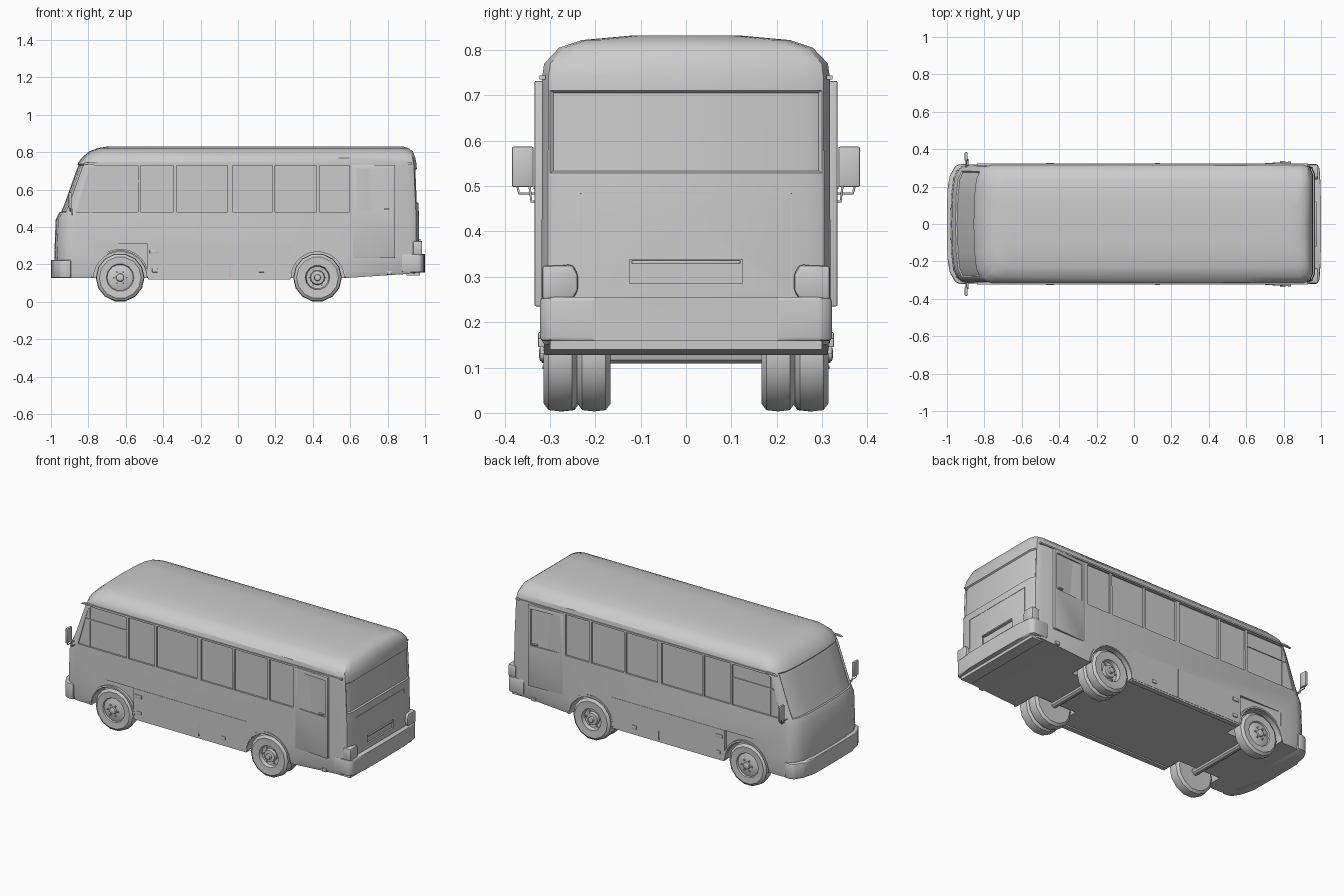
import bpy, bmesh
from math import sin, cos, pi

if "Cube" in bpy.data.objects:
    bpy.data.objects.remove(bpy.data.objects["Cube"])

grey = bpy.data.materials.new("body grey")
grey.use_nodes = True
grey.diffuse_color = (0.6, 0.6, 0.6, 1)
grey.node_tree.nodes["Principled BSDF"].inputs["Base Color"].default_value = (0.6, 0.6, 0.6, 1)


def finish(bm, name, smooth=True):
    bmesh.ops.recalc_face_normals(bm, faces=bm.faces)
    me = bpy.data.meshes.new(name)
    bm.to_mesh(me)
    bm.free()
    me.materials.append(grey)
    ob = bpy.data.objects.new(name, me)
    bpy.context.collection.objects.link(ob)
    if smooth:
        shade(ob)
    return ob


def shade(ob, angle=0.6):
    bpy.ops.object.select_all(action='DESELECT')
    ob.select_set(True)
    bpy.context.view_layer.objects.active = ob
    bpy.ops.object.shade_smooth_by_angle(angle=angle)


def place(axis, u, v, w):
    return {'x': (w, u, v), 'y': (u, w, v), 'z': (u, v, w)}[axis]


def prism(name, pts, axis, a, b, bevel=0):
    """Extrude a 2D outline along an axis from a to b."""
    bm = bmesh.new()
    lo = [bm.verts.new(place(axis, u, v, a)) for u, v in pts]
    hi = [bm.verts.new(place(axis, u, v, b)) for u, v in pts]
    bm.faces.new(lo)
    bm.faces.new(hi[::-1])
    for i in range(len(pts)):
        j = (i + 1) % len(pts)
        bm.faces.new((lo[i], hi[i], hi[j], lo[j]))
    if bevel:
        bmesh.ops.bevel(bm, geom=bm.edges[:], offset=bevel, segments=2, affect='EDGES', profile=0.5)
    return finish(bm, name)


def rect(u0, u1, v0, v1):
    return [(u0, v0), (u1, v0), (u1, v1), (u0, v1)]


def circle(cx, cz, r, n):
    return [(cx + r * cos(2 * pi * i / n), cz + r * sin(2 * pi * i / n)) for i in range(n)]


def pair(name, pts, a, b, bevel=0):
    """The same side part on both flanks."""
    return [prism(f"{side}_{name}", pts, 'y', s * a, s * b, bevel)
            for side, s in (("left", 1), ("right", -1))]


def plan_pair(name, pts, a, b, bevel=0):
    """A plan outline extruded upwards, mirrored across the middle."""
    return [prism(f"{side}_{name}", [(x, s * y) for x, y in pts], 'z', a, b, bevel)
            for side, s in (("left", 1), ("right", -1))]


def cut(ob, cutters):
    for c in cutters:
        c.hide_render = True
        m = ob.modifiers.new("cut", 'BOOLEAN')
        m.object, m.solver = c, 'EXACT'
        bpy.ops.object.select_all(action='DESELECT')
        bpy.context.view_layer.objects.active = ob
        ob.select_set(True)
        bpy.ops.object.modifier_apply(modifier=m.name)
        bpy.data.objects.remove(c)
    shade(ob)


# Body shell: stacked plan outlines (height, nose x, tail x, half width)
LEVELS = [(.128, -.972, .962, .312), (.16, -.978, .966, .318), (.25, -.982, .968, .319),
          (.44, -.975, .967, .318), (.475, -.957, .966, .318), (.525, -.936, .964, .318),
          (.715, -.868, .956, .317), (.742, -.855, .954, .317), (.77, -.836, .948, .313),
          (.805, -.795, .935, .28), (.822, -.75, .912, .23), (.832, -.69, .88, .12)]


def outline(nose, tail, w):
    k = w / .318
    half = [(nose, 0), (nose + .004, .15 * k), (nose + .014, .24 * k), (nose + .036, .288 * k),
            (nose + .062, .308 * k), (nose + .1, w), (.58, w), (tail - .05, w),
            (tail - .015, w - .014 * k), (tail, w - .052 * k), (tail, 0)]
    return half + [(x, -y) for x, y in half[-2:0:-1]]


bm = bmesh.new()
rings = []
for z, nose, tail, w in LEVELS:
    rise = .025 if z < .15 else 0
    rings.append([bm.verts.new((x, y, z + rise * max(0, x - .58) / .38))
                  for x, y in outline(nose, tail, w)])
n = len(rings[0])
for r0, r1 in zip(rings, rings[1:]):
    for i in range(n):
        bm.faces.new((r0[i], r0[(i + 1) % n], r1[(i + 1) % n], r1[i]))
bmesh.ops.triangulate(bm, faces=[bm.faces.new(rings[0]), bm.faces.new(rings[-1])])
bmesh.ops.recalc_face_normals(bm, faces=bm.faces)


def sink(test, thickness, depth):
    faces = [f for f in bm.faces if test(f.calc_center_median(), f.normal)]
    bmesh.ops.inset_region(bm, faces=faces, thickness=thickness, depth=0, use_even_offset=True)
    bmesh.ops.inset_region(bm, faces=faces, thickness=.005, depth=depth, use_even_offset=True)


# Windscreen and rear window
sink(lambda c, v: .475 < c.z < .742 and v.x < -.3 and abs(c.y) < .28, .006, -.008)
sink(lambda c, v: .525 < c.z < .715 and v.x > .9, .004, -.008)
body = finish(bm, "body_shell")

# Side windows, wheel arches, front wing step and rear plate recess
windows = [[(-.865, .48), (-.535, .48), (-.535, .728), (-.775, .728), (-.8, .71)]]
windows += [rect(a, b, .48, .73) for a, b in
            ((-.52, -.345), (-.33, -.055), (-.03, .185), (.197, .42), (.435, .595))]
cutters = []
for p in windows:
    cutters += pair("window_cutter", p, .307, .4)
for x, inner in ((-.63, .2), (.425, .155)):
    cutters += pair("arch_cutter", circle(x, .125, .143, 28), inner, .4)
cutters += plan_pair("wing_cutter", [(-.77, .318), (-.485, .302), (-.485, .4), (-.77, .4)], .1, .31)
cutters.append(prism("plate_cutter", rect(-.125, .125, .285, .338), 'x', .958, 1.1))
cut(body, cutters)

# Window divisions, rain gutter, lower panels and seams
pair("front_quarter_bar", rect(-.81, -.535, .64, .648), .3, .312)
pair("vent_window_bar", rect(-.792, -.784, .48, .72), .3, .312)
pair("rain_gutter", [(-.84, .735), (.93, .735), (.93, .744), (-.82, .744)], .31, .323)
pair("lower_panel", rect(-.485, -.045, .13, .31), .3, .3205)
pair("rear_lower_panel", rect(-.038, .285, .13, .31), .3, .3205)
for side in pair("sill", rect(-.48, .28, .12, .134), .29, .319):
    pass

# Slightly open rear doors with a sunk window
for door in plan_pair("side_door", [(.612, .3), (.612, .319), (.84, .334), (.84, .3)], .235, .732, .003):
    s = 1 if door.name.startswith("left") else -1
    plan = [(.637, s * .313), (.822, s * .325), (.822, s * .4), (.637, s * .4)]
    cut(door, [prism("door_window_cutter", plan, 'z', .485, .71)])
    prism(door.name + "_handle", rect(.78, .81, .494, .5), 'y', s * .31, s * .336)

# Small side lamps and reflectors
for i, (x, z, w) in enumerate(((-.45, .268, .022), (-.445, .168, .014),
                               (.125, .168, .014), (.81, .155, .014))):
    pair(f"side_lamp_{i + 1}", rect(x - w, x + w, z - .01, z + .01), .3, .326, .002)

# Wheel arch lips
for label, x in (("front", -.63), ("rear", .425)):
    arc = [(.143 + d, pi * i / 16) for d, order in ((0, range(17)), (.01, range(16, -1, -1))) for i in order]
    pair(label + "_arch_lip", [(x + r * cos(t), .13 + r * sin(t)) for r, t in arc], .298, .322)

# Bumpers wrap around the corners
front = [(-1, 0), (-.998, .18), (-.985, .26), (-.955, .31), (-.93, .322), (-.892, .322), (-.892, .3)]
rear = [(1, 0), (.998, .2), (.992, .3), (.975, .322), (.875, .322), (.875, .3)]
for name, half, z0, z1 in (("front_bumper", front, .128, .225), ("rear_bumper", rear, .158, .255)):
    loop = half + [(x, -y) for x, y in half[:0:-1]]
    prism(name, loop, 'z', z0, z1, .009)
prism("rear_valance", rect(-.3, .3, .14, .165), 'x', .9, .972)

# Rear hatch seams, plate holder and tail lamps
for y in (-.232, .232):
    prism("hatch_side_seam", rect(y - .0015, y + .0015, .25, .485), 'x', .96, .969)
prism("hatch_top_seam", rect(-.232, .232, .484, .487), 'x', .96, .9675)
prism("plate_light_bar", rect(-.12, .12, .328, .337), 'x', .95, .975, .002)
lamp = [(.25, .25), (.318, .25), (.318, .325), (.25, .327), (.238, .305), (.238, .27)]
for side, s in (("left", 1), ("right", -1)):
    prism(side + "_tail_lamp", [(s * y, z) for y, z in lamp], 'x', .935, .985, .008)

# Door mirrors on bent arms
for side, s in (("left", 1), ("right", -1)):
    prism(side + "_mirror", [(s * y, z) for y, z in rect(.336, .384, .498, .587)], 'x', -.905, -.89, .004)
    for k, (y, z) in enumerate(((.372, .484), (.345, .466))):
        cu = bpy.data.curves.new("mirror_arm", 'CURVE')
        cu.dimensions, cu.bevel_depth, cu.bevel_resolution = '3D', .003, 1
        sp = cu.splines.new('POLY')
        path = [(y, .5), (y - .004, z), (.3, z)]
        sp.points.add(len(path) - 1)
        for pt, (py, pz) in zip(sp.points, path):
            pt.co = (-.897 + .01 * k, s * py, pz, 1)
        cu.materials.append(grey)
        bpy.context.collection.objects.link(bpy.data.objects.new(f"{side}_mirror_arm_{k + 1}", cu))


def turned(name, profile, x, y, s, sides=14):
    """Revolve (radius, outward offset) points around the axle."""
    bm = bmesh.new()
    loops = [[bm.verts.new((px, y + s * d, pz)) for px, pz in circle(x, .13, r, sides)]
             for r, d in profile]
    for a, b in zip(loops, loops[1:]):
        for i in range(sides):
            j = (i + 1) % sides
            bm.faces.new((a[i], a[j], b[j], b[i]))
    bm.faces.new(loops[0])
    bm.faces.new(loops[-1])
    return finish(bm, name)


# Wheels: single dished-out front, twin dished-in rear
tyre = [(.07, -.036), (.112, -.037), (.127, -.026), (.13, 0), (.127, .026), (.112, .037), (.074, .034)]
bulge = [(.07, .026), (.045, .034), (.022, .036), (.02, .046), (.012, .05)]
dish = [(.066, .034), (.06, .012), (.04, .01), (.036, .028), (.018, .03), (.016, .045), (.008, .047)]
for side, s in (("left", 1), ("right", -1)):
    turned(side + "_front_wheel", tyre + bulge, -.63, s * .272, s)
    turned(side + "_rear_outer_wheel", tyre + dish, .425, s * .277, s)
    turned(side + "_rear_inner_wheel", tyre, .425, s * .203, s)
    for label, x, r, y in (("front", -.63, .034, .308), ("rear", .425, .048, .288)):
        for i, (bx, bz) in enumerate(circle(x, .13, r, 6)):
            prism(f"{side}_{label}_wheel_nut_{i + 1}", circle(bx, bz, .005, 6), 'y', s * y, s * (y + .008))

# Axles
for label, x in (("front", -.63), ("rear", .425)):
    prism(label + "_axle", circle(x, .13, .022, 10), 'y', -.25, .25)
